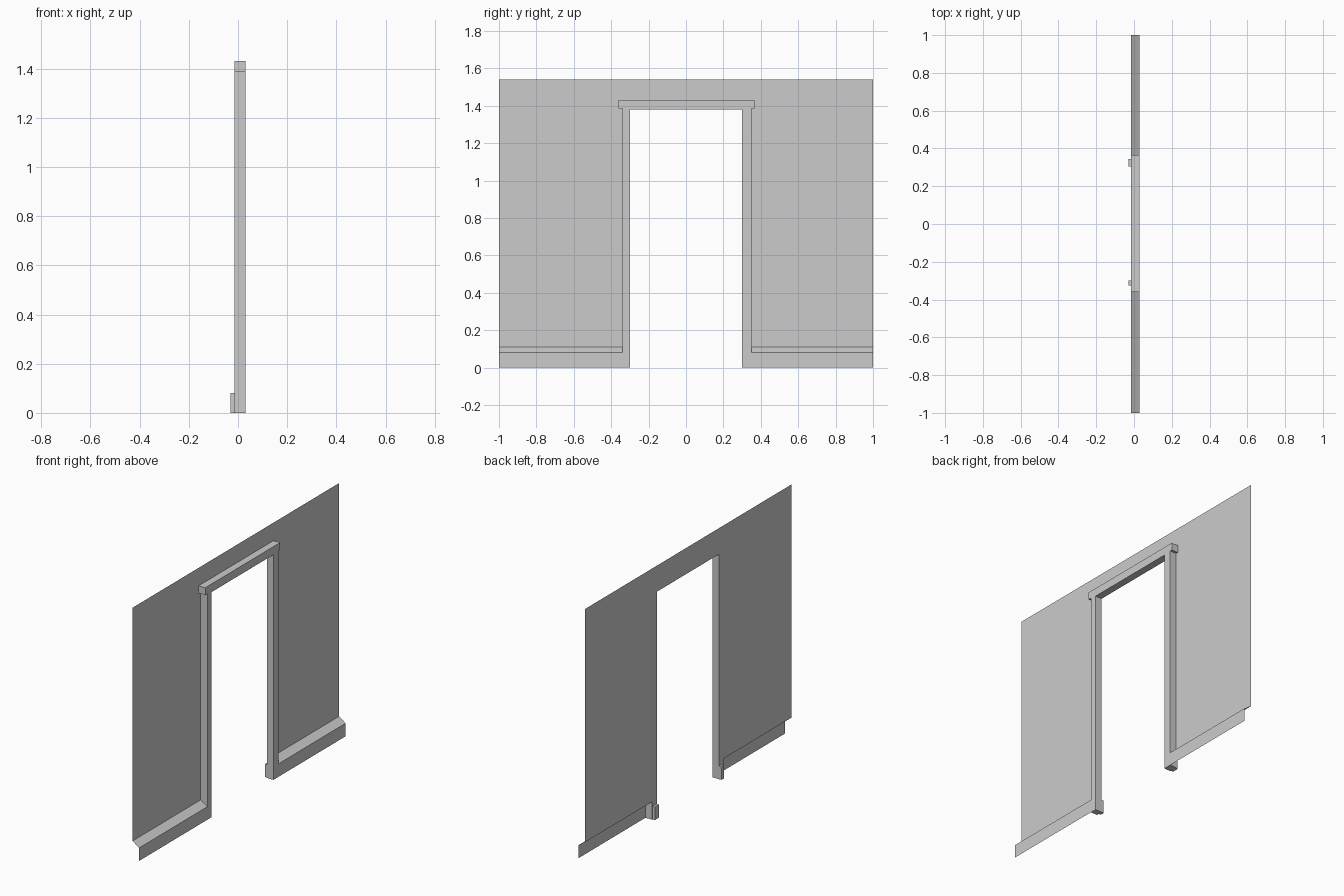
import bpy, bmesh

if "Cube" in bpy.data.objects:
    bpy.data.objects.remove(bpy.data.objects["Cube"])

BACK, FRONT = -0.015, 0.03          # wall plane and trim face
L_OUT, L_IN, R_IN, R_OUT = -0.34, -0.30, 0.30, 0.35
SILL, CHAMFER = 0.08, 0.11          # skirting heights
HEAD, CAP, CAP_TOP, TOP = 1.38, 1.385, 1.43, 1.54


def make(name, build):
    bm = bmesh.new()
    build(bm)
    me = bpy.data.meshes.new(name)
    bm.to_mesh(me)
    bm.free()
    ob = bpy.data.objects.new(name, me)
    bpy.context.collection.objects.link(ob)
    return ob


def ring(bm, pts, x):
    return [bm.verts.new((x, y, z)) for y, z in pts]


# Thin wall sheet with the doorway cut out; it also backs the jambs
def wall(bm):
    pts = [(-1, CHAMFER), (L_OUT, CHAMFER), (L_OUT, 0), (L_IN, 0), (L_IN, HEAD),
           (R_IN, HEAD), (R_IN, 0), (R_OUT, 0), (R_OUT, CHAMFER), (1, CHAMFER),
           (1, TOP), (-1, TOP)]
    bm.faces.new(ring(bm, pts, BACK))


make("wall_sheet", wall)


# Door casing: portal outline with a wider head, raised from the wall
def casing(bm):
    pts = [(L_OUT, 0), (L_IN, 0), (L_IN, HEAD), (R_IN, HEAD), (R_IN, 0),
           (R_OUT, 0), (R_OUT, CAP), (0.365, CAP), (0.365, CAP_TOP),
           (-0.36, CAP_TOP), (-0.36, CAP), (L_OUT, CAP)]
    f, b = ring(bm, pts, FRONT), ring(bm, pts, BACK)
    bm.faces.new(f)
    for i in range(len(pts)):
        j = (i + 1) % len(pts)
        bm.faces.new((f[j], f[i], b[i], b[j]))


make("door_casing", casing)


# Skirting boards: upright face and sloped top, open behind
def skirting(y0, y1):
    def build(bm):
        rows = [[bm.verts.new((x, y, z)) for y in (y0, y1)]
                for x, z in ((FRONT, 0), (FRONT, SILL), (BACK, CHAMFER))]
        for a, b in zip(rows, rows[1:]):
            bm.faces.new((a[0], a[1], b[1], b[0]))
    return build


make("skirting_left", skirting(-1, L_OUT))
make("skirting_right", skirting(R_OUT, 1))


# Small foot blocks behind the jambs
def block(y0, y1):
    def build(bm):
        bmesh.ops.create_cube(bm, size=1)
        for v in bm.verts:
            v.co = (BACK if v.co.x > 0 else -0.03,
                    y1 if v.co.y > 0 else y0,
                    SILL if v.co.z > 0 else 0)
    return build


make("foot_block_left", block(-0.325, L_IN))
make("foot_block_right", block(0.305, 0.345))
